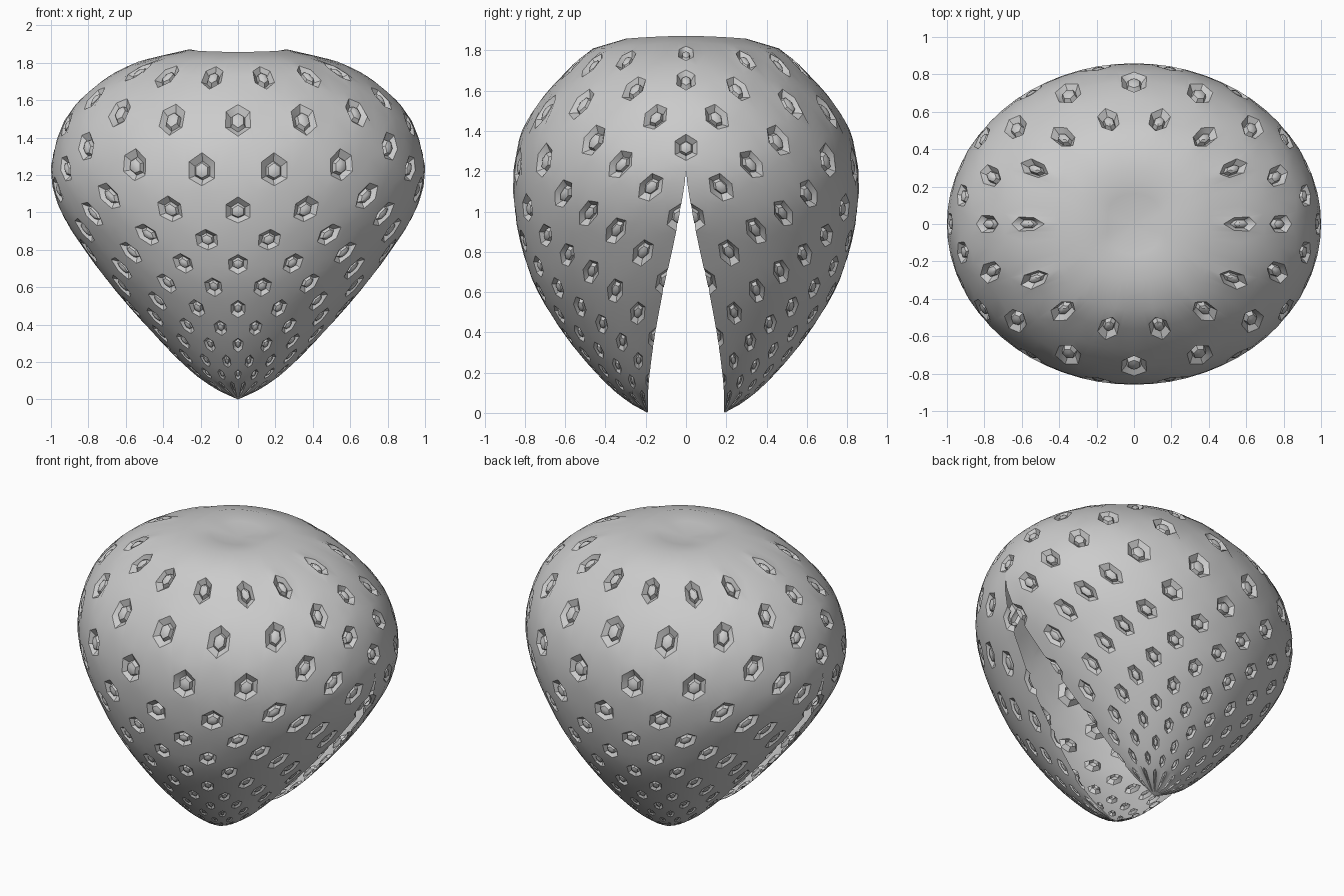
import bpy, bmesh
from math import sin, cos, radians
from mathutils import Vector

old = bpy.data.objects.get("Cube")
if old:
    bpy.data.objects.remove(old)

# Fruit profile: height, half width, half depth, half gap of the split
PROFILE = [(0, 0, .19, .19), (.05, .11, .28, .19), (.15, .25, .4, .185),
           (.35, .45, .575, .16), (.6, .67, .735, .115), (.8, .82, .81, .07),
           (1, .945, .85, .03), (1.2, 1, .857, 0), (1.4, .965, .815, 0),
           (1.55, .89, .725, 0), (1.7, .73, .59, 0), (1.8, .55, .48, 0), (1.85, .36, .36, 0)]
# Seed rows: height at the front and at the side
ROWS = [(1.73, 1.79), (1.5, 1.66), (1.22, 1.49), (1, 1.32), (.85, 1.14), (.72, .97),
        (.6, .81), (.48, .65), (.38, .5), (.29, .37), (.2, .26), (.13, .16), (.07, .08)]
COLS = 8            # seed columns in a quarter turn
TOP, BOTTOM = (1.81, 1.84), (0, 0)


def mix(a, b, t):
    return a + (b - a) * t


def slope(k, j):
    lo, hi = PROFILE[max(k - 1, 0)], PROFILE[min(k + 1, len(PROFILE) - 1)]
    return (hi[j] - lo[j]) / (hi[0] - lo[0])


def section(z):
    """Smoothly interpolated width, depth and gap at a height."""
    k = 0
    while k < len(PROFILE) - 2 and PROFILE[k + 1][0] < z:
        k += 1
    p, q = PROFILE[k], PROFILE[k + 1]
    h = q[0] - p[0]
    t = (z - p[0]) / h
    out = []
    for j in (1, 2, 3):
        bend = t * (1 - t) * h * (slope(k, j) * (1 - t) - slope(k + 1, j) * t)
        out.append(mix(p[j], q[j], t * t * (3 - 2 * t)) + bend)
    return out


def surface(angle, pair):
    z = mix(pair[0], pair[1], sin(angle) ** 4)
    w, d, gap = section(z)
    return Vector((w * sin(angle), -gap - (d - gap) * cos(angle), z))


def edge_between(i, j):
    if j < 0:
        return TOP
    if j >= len(ROWS):
        return BOTTOM
    return tuple(mix(a, b, .5) for a, b in zip(ROWS[i], ROWS[j]))


def has_seed(i, c):
    if i == 0:
        return c in (1, 3, 5, 8)
    return (c + i) % 2 == 1


bm = bmesh.new()


def face(points):
    bm.faces.new([bm.verts.new(p) for p in points])


def half_cell(i, c, side):
    """Half of one skin cell, with half a pitted seed where one belongs."""
    def at(a, b, depth=0):
        rim = edge_between(i, i - 1 if b > 0 else i + 1)
        pair = [mix(m, n, abs(b)) for m, n in zip(ROWS[i], rim)]
        angle = radians((c + side * a / 2) * 90 / COLS)
        p = surface(angle, pair)
        if depth:
            e = .01
            across = surface(angle + e, pair) - surface(angle - e, pair)
            up = surface(angle, [v + e for v in pair]) - surface(angle, [v - e for v in pair])
            p -= across.cross(up).normalized() * depth
        return p

    t, ur, r, lr, b = at(0, 1), at(1, 1), at(1, 0), at(1, -1), at(0, -1)
    if not has_seed(i, c):
        m = at(0, 0)
        face([t, m, r, ur])
        face([m, b, lr, r])
        return
    f = min(i / 5, 1)
    tall, wide = mix(.62, .84, f), mix(.74, .66, f)
    deep = .034 * (1 - i / 18)

    def ring(s, depth):
        return [at(0, tall * s, depth), at(wide * s, tall * s * .5, depth),
                at(wide * s, -tall * s * .5, depth), at(0, -tall * s, depth)]

    # Pit rim, pit floor, seed shoulder, seed crown
    rings = [ring(1, 0), ring(.6, deep), ring(.46, deep * .3), ring(.22, deep * .05)]
    h = rings[0]
    face([t, h[0], h[1], ur])
    face([ur, h[1], h[2], lr, r])
    face([lr, h[2], h[3], b])
    for outer, inner in zip(rings, rings[1:]):
        for k in range(3):
            face([outer[k], inner[k], inner[k + 1], outer[k + 1]])
    face(rings[-1])


# Skin of one quarter
for i in range(len(ROWS)):
    for c in range(COLS + 1):
        if c < COLS:
            half_cell(i, c, 1)
        if c > 0:
            half_cell(i, c, -1)

# Dimpled crown closing the top
CROWN = [(1, None), (.65, (1.858, 1.872)), (.35, (1.85, 1.85)), (0, (1.825, 1.825))]


def crown_point(k, step):
    angle = radians(step * 45 / COLS)
    p = surface(angle, TOP)
    s, pair = CROWN[k]
    if pair:
        p = Vector((p.x * s, p.y * s, mix(pair[0], pair[1], sin(angle) ** 2)))
    return p


for k in range(len(CROWN) - 1):
    for step in range(2 * COLS):
        face([crown_point(k, step), crown_point(k, step + 1),
              crown_point(k + 1, step + 1), crown_point(k + 1, step)])

bmesh.ops.remove_doubles(bm, verts=bm.verts, dist=.0005)
bmesh.ops.recalc_face_normals(bm, faces=bm.faces)
mesh = bpy.data.meshes.new("fruit_body")
bm.to_mesh(mesh)
bm.free()
fruit = bpy.data.objects.new("fruit_body", mesh)
bpy.context.collection.objects.link(fruit)

# The other three quarters
mirror = fruit.modifiers.new("quarters", 'MIRROR')
mirror.use_axis = (True, True, False)
mirror.merge_threshold = .001

grey = bpy.data.materials.new("plain_grey")
grey.use_nodes = True
colour = (.6, .6, .6, 1)
grey.diffuse_color = colour
grey.node_tree.nodes["Principled BSDF"].inputs["Base Color"].default_value = colour
mesh.materials.append(grey)

bpy.context.view_layer.objects.active = fruit
fruit.select_set(True)
bpy.ops.object.shade_smooth_by_angle(angle=radians(35))
